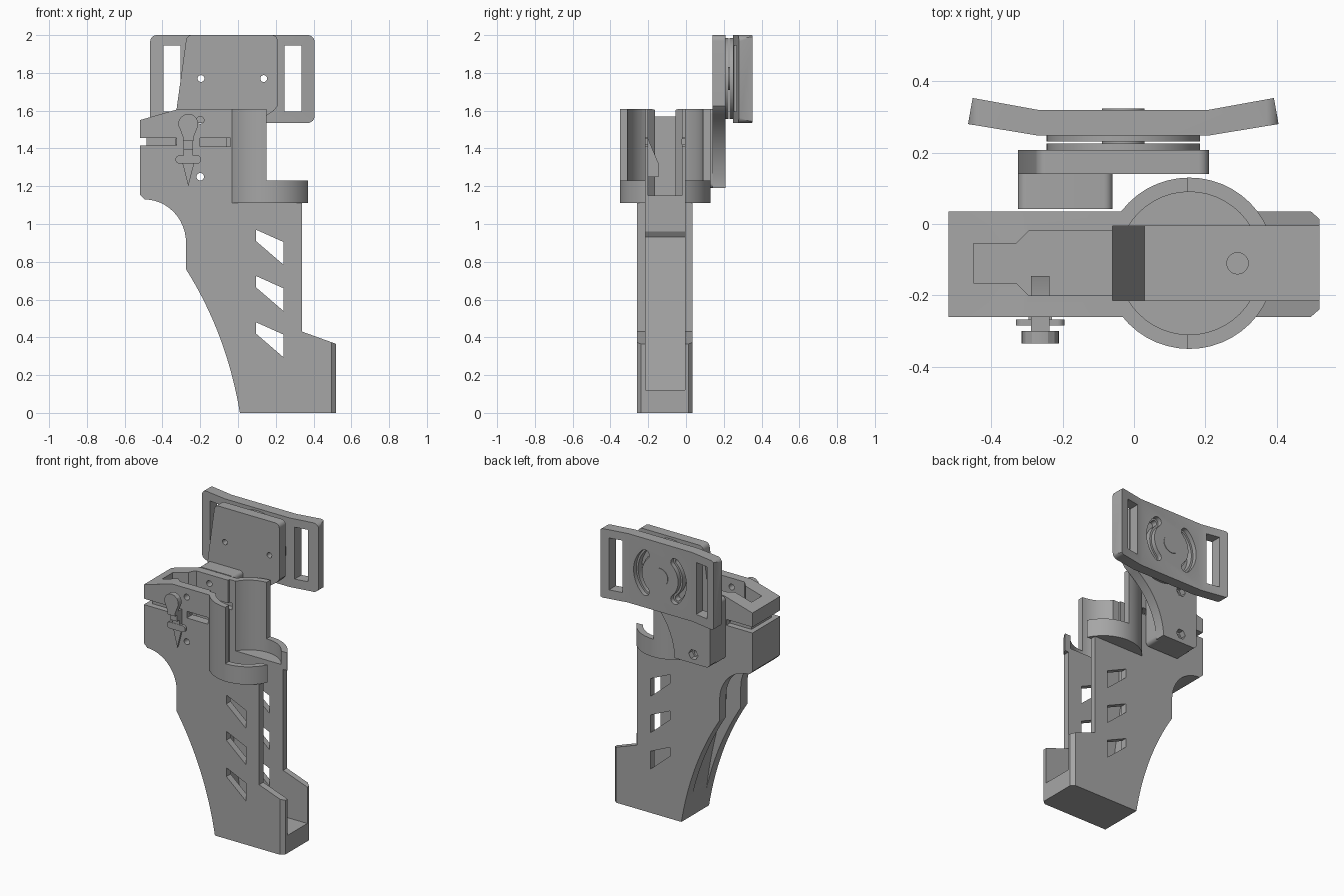
import bpy, bmesh, math
from mathutils import Vector

cube = bpy.data.objects.get("Cube")
if cube:
    bpy.data.objects.remove(cube, do_unlink=True)

grey = bpy.data.materials.new("matte grey")
grey.use_nodes = True
grey.diffuse_color = (0.38, 0.38, 0.38, 1)
grey.node_tree.nodes["Principled BSDF"].inputs["Base Color"].default_value = grey.diffuse_color


def prism(name, pts, axis, lo, hi):
    """Extrude a 2D outline along an axis."""
    place = {"x": lambda u, v, w: (w, u, v),
             "y": lambda u, v, w: (u, w, v),
             "z": lambda u, v, w: (u, v, w)}[axis]
    bm = bmesh.new()
    face = bm.faces.new([bm.verts.new(place(u, v, lo)) for u, v in pts])
    ext = bmesh.ops.extrude_face_region(bm, geom=[face])
    moved = [g for g in ext["geom"] if isinstance(g, bmesh.types.BMVert)]
    bmesh.ops.translate(bm, verts=moved, vec=Vector(place(0, 0, hi - lo)))
    bmesh.ops.recalc_face_normals(bm, faces=bm.faces)
    mesh = bpy.data.meshes.new(name)
    bm.to_mesh(mesh)
    bm.free()
    mesh.materials.append(grey)
    ob = bpy.data.objects.new(name, mesh)
    bpy.context.collection.objects.link(ob)
    return ob


def box(name, x0, x1, y0, y1, z0, z1):
    return prism(name, [(x0, y0), (x1, y0), (x1, y1), (x0, y1)], "z", z0, z1)


def arc(cx, cy, r, a0, a1, n=12, ry=None):
    angles = [math.radians(a0 + (a1 - a0) * i / n) for i in range(n + 1)]
    return [(cx + r * math.cos(a), cy + (ry or r) * math.sin(a)) for a in angles]


def disc(name, cx, cy, r, axis, lo, hi, n=48):
    return prism(name, arc(cx, cy, r, 0, 360, n)[:-1], axis, lo, hi)


def bezier(a, c, b, n=16):
    a, b, c = Vector(a), Vector(b), Vector(c)
    return [tuple(a * (1 - t) ** 2 + c * 2 * t * (1 - t) + b * t * t)
            for t in (i / n for i in range(n + 1))]


def rounded(x0, x1, z0, z1, r):
    return (arc(x1 - r, z1 - r, r, 0, 90, 6) + arc(x0 + r, z1 - r, r, 90, 180, 6)
            + arc(x0 + r, z0 + r, r, 180, 270, 6) + arc(x1 - r, z0 + r, r, 270, 360, 6))


def combine(ob, *tools, op="DIFFERENCE"):
    for tool in tools:
        mod = ob.modifiers.new("bool", "BOOLEAN")
        mod.operation, mod.solver, mod.object = op, "EXACT", tool
        bpy.context.view_layer.objects.active = ob
        bpy.ops.object.modifier_apply(modifier=mod.name)
        bpy.data.objects.remove(tool, do_unlink=True)


# Holster shell: side outline, with a barrel-shaped bulge at the top
FRONT, BACK = -0.26, 0.035
outline = ([(0.01, 0), (0.52, 0), (0.52, 0.365), (0.34, 0.43), (0.34, 1.23), (0.15, 1.23),
            (0.15, 1.61), (-0.31, 1.61), (-0.52, 1.55), (-0.52, 1.155)]
           + arc(-0.495, 0.9, 0.22, 90, 0, 12, 0.23)
           + bezier((-0.275, 0.76), (-0.06, 0.42), (0.01, 0))[:-1])
shell = prism("holster_shell", outline, "y", FRONT, BACK)
bulge = disc("bulge", 0.155, -0.11, 0.24, "z", 1.11, 1.61)
combine(bulge, box("cut", 0.15, 0.6, -0.6, 0.6, 1.23, 1.8))
combine(shell, bulge, op="UNION")

# Inner space: barrel bore, main slot and stepped upper pocket
combine(shell,
        disc("cut", 0.155, -0.11, 0.2, "z", 1.14, 1.8),
        prism("cut", [(0.03, 0.12), (0.7, 0.12), (0.7, 1.8), (-0.06, 1.8), (-0.06, 0.96),
                      (-0.08, 0.93)], "y", -0.215, -0.005),
        prism("cut", [(-0.45, -0.165), (-0.33, -0.165), (-0.295, -0.2), (0, -0.2),
                      (0, -0.02), (-0.295, -0.02), (-0.33, -0.055), (-0.45, -0.055)],
              "z", 1.15, 1.8))

# Slanted windows in both walls
for i in range(3):
    drop = 0.245 * i
    window = [(0.095, 0.97), (0.24, 0.905), (0.24, 0.785), (0.095, 0.91)]
    combine(shell, prism("cut", [(x, z - drop) for x, z in window], "y", -0.4, 0.2))

# Recess in the curved edge
recess = (bezier((-0.015, 0.1), (-0.05, 0.45), (-0.17, 0.8))
          + [(-0.17, 0.98), (-0.26, 1.07), (-0.34, 1.08), (-0.6, 0.8), (-0.4, 0.4), (-0.1, 0.1)])
combine(shell, prism("cut", recess, "y", -0.19, -0.035))

# Cord groove round the end, side openings, corner chamfers and screw hole
combine(shell, box("cut", -0.6, -0.485, -0.4, 0.2, 1.415, 1.455))
for edge, inward in ((FRONT, 1), (BACK, -1)):
    def span(a, b):
        return sorted((edge + inward * a, edge + inward * b))
    combine(shell,
            box("cut", -0.6, -0.325, *span(-0.1, 0.04), 1.415, 1.455),
            box("cut", -0.33, -0.19, *span(0.035, 0.055), 1.42, 1.45),
            box("cut", -0.2, -0.04, *span(-0.02, 0.075), 1.41, 1.455),
            prism("cut", [(0.49, edge - 0.005 * inward), (0.53, edge - 0.005 * inward),
                          (0.53, edge + 0.03 * inward)], "z", -0.1, 0.6))
combine(shell, disc("cut", 0.29, -0.11, 0.03, "z", 0.06, 0.2, 24))
for z in (1.25, 1.55):
    combine(shell, disc("cut", -0.2, z, 0.02, "y", -0.4, 0.2, 20))

# Rear bracket: spacer block and plate
block = prism("bracket_block", rounded(-0.325, -0.06, 1.19, 1.61, 0.025), "y", BACK + 0.007, 0.14)
plate_outline = ([(-0.325, 1.21), (-0.305, 1.19), (-0.06, 1.19)]
                 + bezier((-0.06, 1.22), (-0.03, 1.46), (0.19, 1.6), 10)
                 + [(0.21, 1.625)] + arc(0.18, 1.97, 0.03, 0, 90, 6)
                 + arc(-0.245, 1.97, 0.03, 90, 170, 6) + [(-0.325, 1.61)])
plate = prism("bracket_plate", plate_outline, "y", 0.14, 0.208)
for z in (1.25, 1.55):
    combine(block, disc("cut", -0.2, z, 0.02, "y", 0, 0.3, 20))
    combine(plate, disc("cut", -0.2, z, 0.02, "y", 0, 0.3, 20),
            disc("cut", -0.2, z, 0.035, "y", 0.17, 0.3, 6))

# Swivel discs between bracket and belt plate
CX, CZ, PITCH = -0.03, 1.77, 0.166
swivels = [disc("swivel_disc_front", CX, CZ, 0.215, "y", 0.208, 0.225, 64),
           disc("swivel_disc_back", CX, CZ, 0.215, "y", 0.231, 0.251, 64)]
disc("swivel_post", CX, CZ, 0.06, "y", 0.2, 0.323, 32)
for part in [plate] + swivels:
    for side in (-1, 1):
        combine(part, disc("cut", CX + side * PITCH, CZ, 0.018, "y", 0, 0.4, 20))

# Belt plate: bent wings, strap slots and curved adjustment slots
belt = prism("belt_plate", [(-0.465, 0.28), (-0.27, 0.248), (0.21, 0.248), (0.405, 0.28),
                            (0.392, 0.353), (0.21, 0.32), (-0.27, 0.32), (-0.452, 0.353)],
             "z", 1.535, 2.0)
combine(belt, prism("trim", rounded(-0.465, 0.405, 1.535, 2.0, 0.035), "y", 0, 0.6),
        op="INTERSECT")


def arc_slot(mid, width, lo, hi):
    h = width / 2
    ends = [math.radians(mid + a) for a in (-48, 48)]
    c0, c1 = [(CX + PITCH * math.cos(a), CZ + PITCH * math.sin(a)) for a in ends]
    pts = (arc(CX, CZ, PITCH + h, mid - 48, mid + 48, 20)
           + arc(*c1, h, mid + 48, mid + 228, 8)[1:-1]
           + arc(CX, CZ, PITCH - h, mid + 48, mid - 48, 20)
           + arc(*c0, h, mid + 132, mid + 312, 8)[1:-1])
    return prism("cut", pts, "y", lo, hi)


for side, mid in ((-1, 180), (1, 0)):
    a, b = sorted((CX + side * 0.275, CX + side * 0.365))
    combine(belt, box("cut", a, b, 0.1, 0.5, 1.595, 1.945),
            arc_slot(mid, 0.036, 0.1, 0.5), arc_slot(mid, 0.062, 0.29, 0.5))

# Latch on the front wall
LX = -0.263
prism("latch_knob", arc(LX, 1.53, 0.053, -35, 215, 10)
      + [(LX - 0.028, 1.46), (LX - 0.028, 1.44), (LX + 0.028, 1.44), (LX + 0.028, 1.46)],
      "y", -0.335, -0.3)
box("latch_stem", LX - 0.026, LX + 0.026, -0.31, -0.2, 1.395, 1.46)
prism("latch_bar", rounded(LX - 0.068, LX + 0.068, 1.32, 1.363, 0.02), "y", -0.285, -0.268)
prism("latch_spike", [(LX - 0.033, 1.33), (LX, 1.2), (LX + 0.033, 1.33)], "y", -0.272, -0.255)
prism("latch_neck", [(LX - 0.026, 1.4), (LX - 0.026, 1.32), (LX + 0.026, 1.32),
                     (LX + 0.026, 1.4)], "y", -0.283, -0.255)
prism("latch_catch", [(-0.217, 1.45), (-0.2, 1.45), (-0.145, 1.32), (-0.145, 1.25),
                      (-0.217, 1.25)], "x", LX - 0.026, LX + 0.026)

# Smooth curved faces, keep edges sharp
bpy.ops.object.select_all(action="DESELECT")
for ob in bpy.context.collection.objects:
    if ob.type == "MESH" and grey.name in ob.data.materials:
        ob.select_set(True)
        bpy.context.view_layer.objects.active = ob
bpy.ops.object.shade_smooth_by_angle(angle=math.radians(25))
